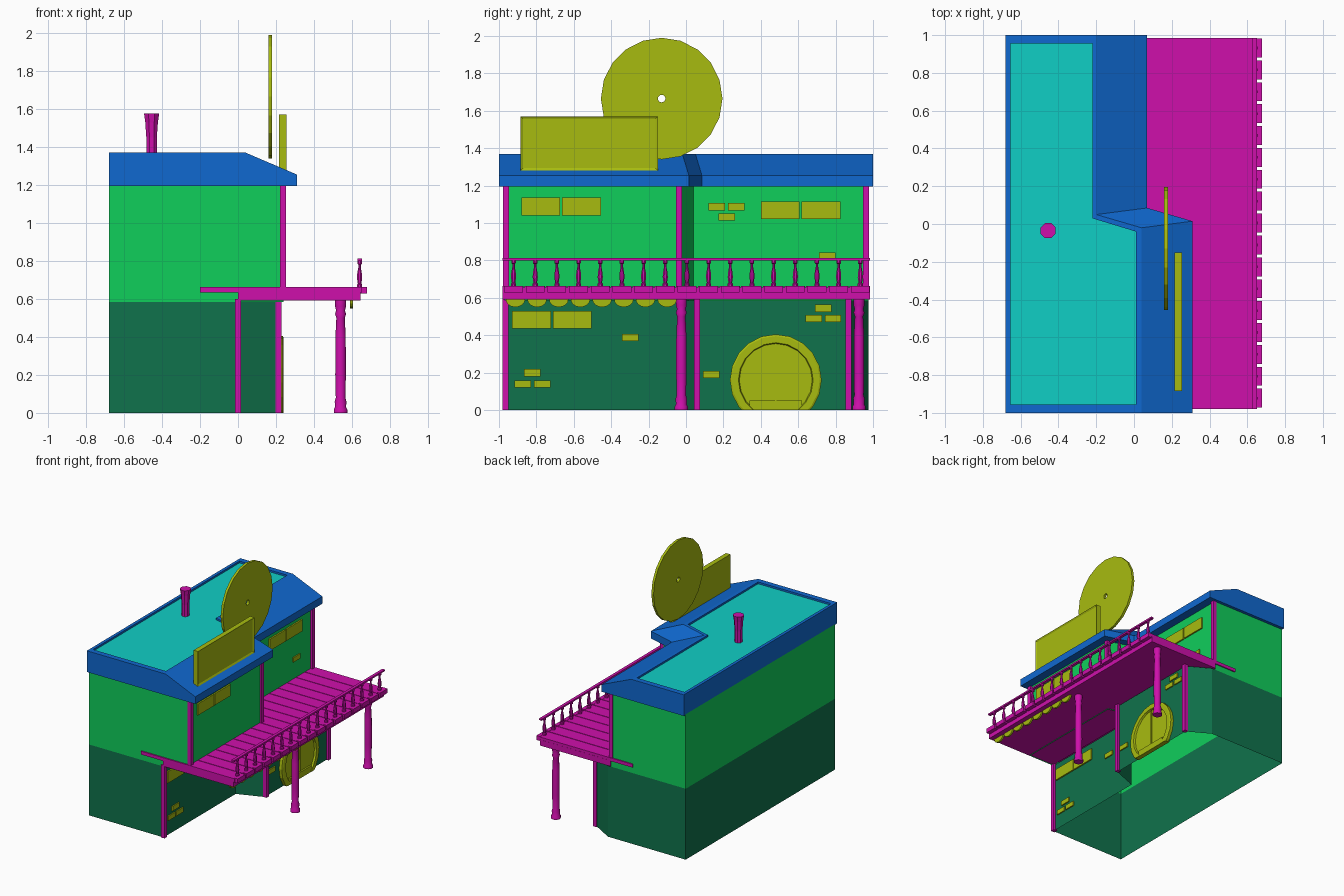
import bpy, bmesh, math
from mathutils import Vector, Matrix

cube = bpy.data.objects.get("Cube")
if cube:
    bpy.data.objects.remove(cube)


def material(name, rgb):
    m = bpy.data.materials.new(name)
    m.use_nodes = True
    m.diffuse_color = (*rgb, 1)
    m.node_tree.nodes["Principled BSDF"].inputs["Base Color"].default_value = (*rgb, 1)
    return m


BLUE = material("roof blue", (0.005, 0.14, 0.63))
CYAN = material("roof cyan", (0.005, 0.62, 0.56))
GREEN = material("upper green", (0.005, 0.62, 0.105))
DARK = material("lower green", (0.005, 0.17, 0.072))
PINK = material("timber magenta", (0.62, 0.005, 0.41))
OLIVE = material("trim olive", (0.39, 0.50, 0.005))


def finish(name, bm, *mats, smooth=False):
    bmesh.ops.recalc_face_normals(bm, faces=bm.faces)
    me = bpy.data.meshes.new(name)
    bm.to_mesh(me)
    bm.free()
    for m in mats:
        me.materials.append(m)
    ob = bpy.data.objects.new(name, me)
    bpy.context.collection.objects.link(ob)
    if smooth:
        bpy.ops.object.select_all(action='DESELECT')
        ob.select_set(True)
        bpy.context.view_layer.objects.active = ob
        bpy.ops.object.shade_smooth_by_angle(angle=math.radians(40))
    return ob


def add_box(bm, x0, x1, y0, y1, z0, z1):
    size = Matrix.Diagonal((x1 - x0, y1 - y0, z1 - z0, 1))
    mid = Matrix.Translation(((x0 + x1) / 2, (y0 + y1) / 2, (z0 + z1) / 2))
    return bmesh.ops.create_cube(bm, size=1, matrix=mid @ size)["verts"]


def box(name, mat, *dims):
    bm = bmesh.new()
    add_box(bm, *dims)
    return finish(name, bm, mat)


def add_rings(bm, rings, cap_start=True, cap_end=True):
    """Bridge equal-length closed rings of points; returns the end cap."""
    vs = [[bm.verts.new(p) for p in r] for r in rings]
    n = len(vs[0])
    for a, b in zip(vs, vs[1:]):
        for i in range(n):
            j = (i + 1) % n
            bm.faces.new((a[i], a[j], b[j], b[i]))
    if cap_start:
        bm.faces.new(vs[0][::-1])
    return bm.faces.new(vs[-1]) if cap_end else None


def add_lathe(bm, x, y, profile, sides):
    add_rings(bm, [[(x + r * math.cos(2 * math.pi * (i + .5) / sides),
                     y + r * math.sin(2 * math.pi * (i + .5) / sides), z)
                    for i in range(sides)] for r, z in profile])


def circle(x, y, z, r, sides=20):
    return [(x, y + r * math.cos(2 * math.pi * i / sides),
             z + r * math.sin(2 * math.pi * i / sides)) for i in range(sides)]


def at(outline, z):
    return [(x, y, z) for x, y in outline]


# Walls: open shells, the lower floor stepping forward where the upper steps back
lower = [(-.68, -.97), (0, -.97), (0, -.03), (.21, .05), (.21, .87), (.03, .975), (-.68, .975)]
upper = [(-.68, -.97), (.24, -.97), (.24, -.03), (0, .04), (0, .975), (-.68, .975)]
for name, mat, plan, z0, z1 in (("lower_walls", DARK, lower, 0, .585),
                                ("upper_walls", GREEN, upper, .585, 1.2)):
    bm = bmesh.new()
    add_rings(bm, [at(plan, z0), at(plan, z1)], False, False)
    finish(name, bm, mat)

# Roof: fascia, slope, rim and recessed flat top
eave = [(-.68, -1), (.31, -1), (.31, .015), (.07, .085), (.07, 1), (-.68, 1)]
ridge = [(-.68, -1), (.04, -1), (.04, -.02), (-.2, .05), (-.2, 1), (-.68, 1)]
well = [(-.655, -.955), (.01, -.955), (.01, -.04), (-.22, .03), (-.22, .955), (-.655, .955)]
bm = bmesh.new()
top = add_rings(bm, [at(eave, 1.195), at(eave, 1.255), at(ridge, 1.37),
                     at(well, 1.37), at(well, 1.355)])
top.material_index = 1
finish("roof", bm, BLUE, CYAN)

# Chimney
bm = bmesh.new()
add_lathe(bm, -.455, -.035, [(.03, 1.35), (.03, 1.45), (.036, 1.53), (.043, 1.575)], 8)
finish("chimney", bm, PINK)

# Round roof disc with a centre hole
bm = bmesh.new()
cy, cz = -.13, 1.665
rings = [circle(x, cy, cz, r) for x, r in ((.16, .02), (.16, .325), (.18, .325), (.18, .02), (.16, .02))]
add_rings(bm, rings, False, False)
bmesh.ops.remove_doubles(bm, verts=bm.verts, dist=1e-5)
finish("roof_disc", bm, OLIVE)

# Sign board with a recessed panel
bm = bmesh.new()
add_box(bm, .215, .255, -.885, -.15, 1.28, 1.57)
bm.normal_update()
face = max(bm.faces, key=lambda f: f.calc_center_median().x)
bmesh.ops.inset_region(bm, faces=[face], thickness=.018, depth=-.008)
finish("sign_board", bm, OLIVE)

# Deck: slab, planks and front edge
box("deck_slab", PINK, 0, .645, -.98, .985, .592, .64)
PITCH = 1.97 / 17
bm = bmesh.new()
for i in range(17):
    y = -.98 + i * PITCH
    add_box(bm, -.2, .652, y, y + PITCH - .006, .635, .662)
    add_box(bm, .645, .678, y + .008, y + PITCH - .008, .628, .664)
add_box(bm, -.19, .645, -.978, .983, .636, .656)
finish("deck_planks", bm, PINK)

# Railing
bm = bmesh.new()
for i in range(17):
    add_lathe(bm, .64, -.98 + (i + .5) * PITCH,
              [(.015, .66), (.015, .675), (.01, .68), (.015, .71), (.013, .735),
               (.007, .765), (.007, .78), (.013, .785), (.013, .805)], 8)
finish("balusters", bm, PINK, smooth=True)
box("hand_rail", PINK, .628, .652, -.98, .985, .8, .813)

# Turned columns under the deck
for name, y in (("front_column", -.025), ("back_column", .925)):
    bm = bmesh.new()
    add_lathe(bm, .54, y, [(.037, 0), (.037, .018), (.03, .03), (.032, .06), (.026, .08),
                           (.029, .2), (.028, .4), (.023, .5), (.03, .52), (.024, .54),
                           (.03, .56), (.03, .595)], 12)
    finish(name, bm, PINK, smooth=True)

# Square corner posts
posts = [(0, -.965, 0, .6), (.213, .06, 0, .6), (.213, .87, 0, .6),
         (.238, -.962, .65, 1.2), (.238, -.038, .65, 1.2), (.002, .963, .65, 1.2)]
bm = bmesh.new()
for x, y, z0, z1 in posts:
    add_box(bm, x - .016, x + .016, y - .016, y + .016, z0, z1)
finish("corner_posts", bm, PINK)

# Scalloped awning trim
bm = bmesh.new()
for i in range(8):
    y = -.965 + (i + .5) * PITCH - .005
    arc = [(y + .052 * math.cos(a), .592 + .042 * math.sin(a))
           for a in (math.pi + math.pi * k / 8 for k in range(9))]
    add_rings(bm, [[(x, py, pz) for py, pz in arc] for x in (.59, .605)])
finish("awning_scallops", bm, OLIVE)

# Window panes: wall x, start y, bottom z
bm = bmesh.new()
for x, y, z in ((0, -.93, .435), (.24, -.88, 1.04), (0, .4, 1.02)):
    for k in range(2):
        y0 = y + k * .218
        add_box(bm, x - .01, x + .012, y0, y0 + .207, z, z + .095)
finish("windows", bm, OLIVE)

# Loose bricks: wall x, start y, bottom z
bricks = [(0, .12, 1.068), (0, .225, 1.068), (0, .175, 1.012), (0, .71, .805),
          (.21, .69, .525), (.21, .638, .47), (.21, .742, .47), (.21, .09, .17),
          (0, -.865, .18), (0, -.918, .12), (0, -.813, .12), (0, -.342, .368)]
bm = bmesh.new()
for x, y, z in bricks:
    add_box(bm, x - .01, x + .01, y, y + .088, z, z + .038)
finish("bricks", bm, OLIVE)

# Round double door, cut off at the ground
bm = bmesh.new()
dy, dz = .48, .16
add_rings(bm, [circle(x, dy, dz, r) for x, r in
               ((.2, .245), (.235, .245), (.24, .235), (.24, .2), (.225, .195))])
bmesh.ops.bisect_plane(bm, geom=bm.verts[:] + bm.edges[:] + bm.faces[:],
                       plane_co=(0, 0, 0), plane_no=(0, 0, -1), clear_outer=True)
bmesh.ops.holes_fill(bm, edges=[e for e in bm.edges if e.is_boundary])
add_box(bm, .21, .238, dy - .14, dy + .14, 0, .05)
add_box(bm, .21, .232, dy - .004, dy + .004, .05, dz + .19)
finish("round_door", bm, OLIVE)
